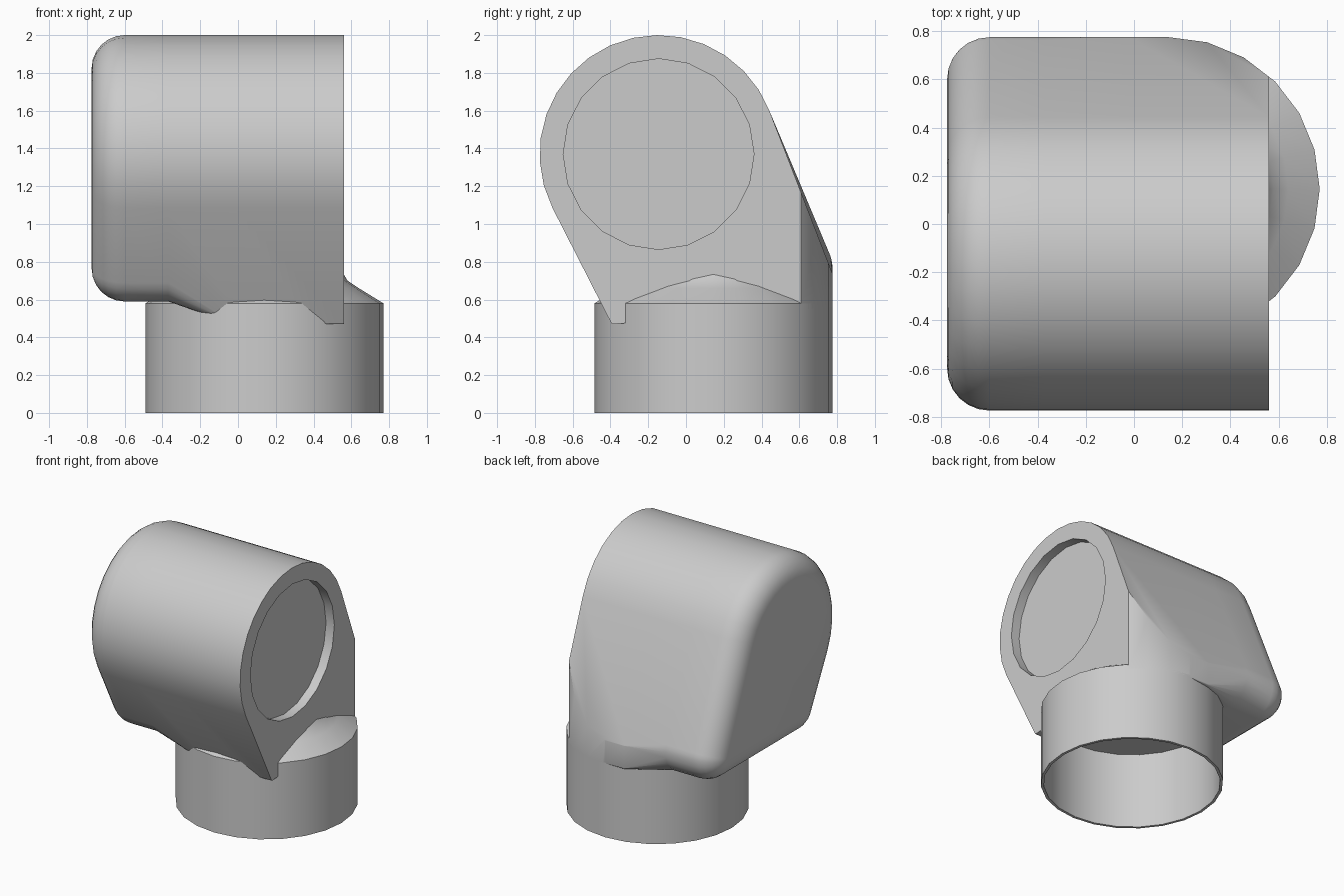
import bpy
import bmesh
from math import cos, sin, radians, pi

cube = bpy.data.objects.get("Cube")
if cube:
    bpy.data.objects.remove(cube, do_unlink=True)

grey = bpy.data.materials.new("plain grey")
grey.use_nodes = True
grey.diffuse_color = (0.6, 0.6, 0.6, 1)
grey.node_tree.nodes["Principled BSDF"].inputs["Base Color"].default_value = (0.6, 0.6, 0.6, 1)

PIPE = 0.14, 0.145          # pipe axis in x, y
RADIUS = 0.63
BARREL = -0.145, 1.37       # barrel axis in y, z
LEFT, RIGHT = -0.775, 0.56
FILLET = 0.175


def loft(name, rings):
    """Skin a stack of equal rings and cap both ends."""
    bm = bmesh.new()
    loops = [[bm.verts.new(p) for p in ring] for ring in rings]
    count = len(loops[0])
    for low, high in zip(loops, loops[1:]):
        for i in range(count):
            j = (i + 1) % count
            bm.faces.new((low[i], low[j], high[j], high[i]))
    bm.faces.new(loops[0])
    bm.faces.new(loops[-1])
    bmesh.ops.recalc_face_normals(bm, faces=bm.faces)
    mesh = bpy.data.meshes.new(name)
    bm.to_mesh(mesh)
    bm.free()
    mesh.materials.append(grey)
    obj = bpy.data.objects.new(name, mesh)
    bpy.context.collection.objects.link(obj)
    return obj


def pipe_ring(radius, z, sides=24):
    return [(PIPE[0] + radius * cos(2 * pi * i / sides),
             PIPE[1] + radius * sin(2 * pi * i / sides), z) for i in range(sides)]


def recess_ring(x, radius=0.505, sides=20):
    return [(x, BARREL[0] + radius * sin(2 * pi * i / sides),
             BARREL[1] + radius * cos(2 * pi * i / sides)) for i in range(sides)]


def body_ring(x, front, low_back, high_back, corner, inset=0):
    """Rounded outline: barrel arc, front corner, then the back corner in two halves."""
    arcs = [(BARREL, RADIUS, 21, 207, 16), (front, corner, 207, 270, 5),
            (low_back, corner, 270, 350, 5), (high_back, corner, 365, 381, 2)]
    ring = []
    for (cy, cz), r, start, end, steps in arcs:
        for i in range(steps + 1):
            a = radians(start + (end - start) * i / steps)
            ring.append((x, cy + (r - inset) * cos(a), cz + (r - inset) * sin(a)))
    return ring


def activate(obj):
    bpy.ops.object.select_all(action='DESELECT')
    obj.select_set(True)
    bpy.context.view_layer.objects.active = obj


def cut(obj, cutter, operation):
    cutter.hide_render = True
    activate(obj)
    mod = obj.modifiers.new(cutter.name, 'BOOLEAN')
    mod.operation = operation
    mod.solver = 'EXACT'
    mod.object = cutter
    bpy.ops.object.modifier_apply(modifier=mod.name)
    bpy.data.objects.remove(cutter, do_unlink=True)


# Elbow body: rounded closed end, then a saddle that drops onto the pipe
rounded = dict(front=(-0.342, 0.77), low_back=(0.595, 0.77), high_back=(0.595, 0.77), corner=0.18)
saddle = dict(front=(-0.387, 0.48), low_back=(0.765, 0.57), high_back=(0.765, 0.737), corner=0.01)
rings = []
for step in range(7):
    a = radians(90 - 15 * step)
    rings.append(body_ring(LEFT + FILLET * (1 - sin(a)), inset=FILLET * (1 - cos(a)), **rounded))
rings += [body_ring(-0.37, **rounded), body_ring(-0.02, **saddle), body_ring(RIGHT, **saddle)]
body = loft("elbow_body", rings)

# Back corner follows the round of the pipe
plan = [(-1, -1), (1, -1)]
plan += [p[:2] for p in pipe_ring(RADIUS, 0)[:7]]
plan += [(-1, 0.9)]
cut(body, loft("corner_cutter", [[(x, y, z) for x, y in plan] for z in (-1, 3)]), 'INTERSECT')

# Clear the bore and sink the round recess in the open end
cut(body, loft("bore_cutter", [pipe_ring(0.62, -0.5), pipe_ring(0.62, 0.578)]), 'DIFFERENCE')
cut(body, loft("recess_cutter", [recess_ring(RIGHT - 0.07), recess_ring(RIGHT + 0.2)]), 'DIFFERENCE')

# Hollow pipe with a closed ceiling and a sloping shoulder
pipe = loft("pipe_socket", [pipe_ring(r, z) for r, z in (
    (0.61, 0.575), (0.61, 0), (RADIUS, 0), (RADIUS, 0.58),
    (0.5, 0.66), (0.44, 0.7), (0.41, 0.75))])

for obj in (body, pipe):
    activate(obj)
    bpy.ops.object.shade_smooth_by_angle(angle=radians(32))
